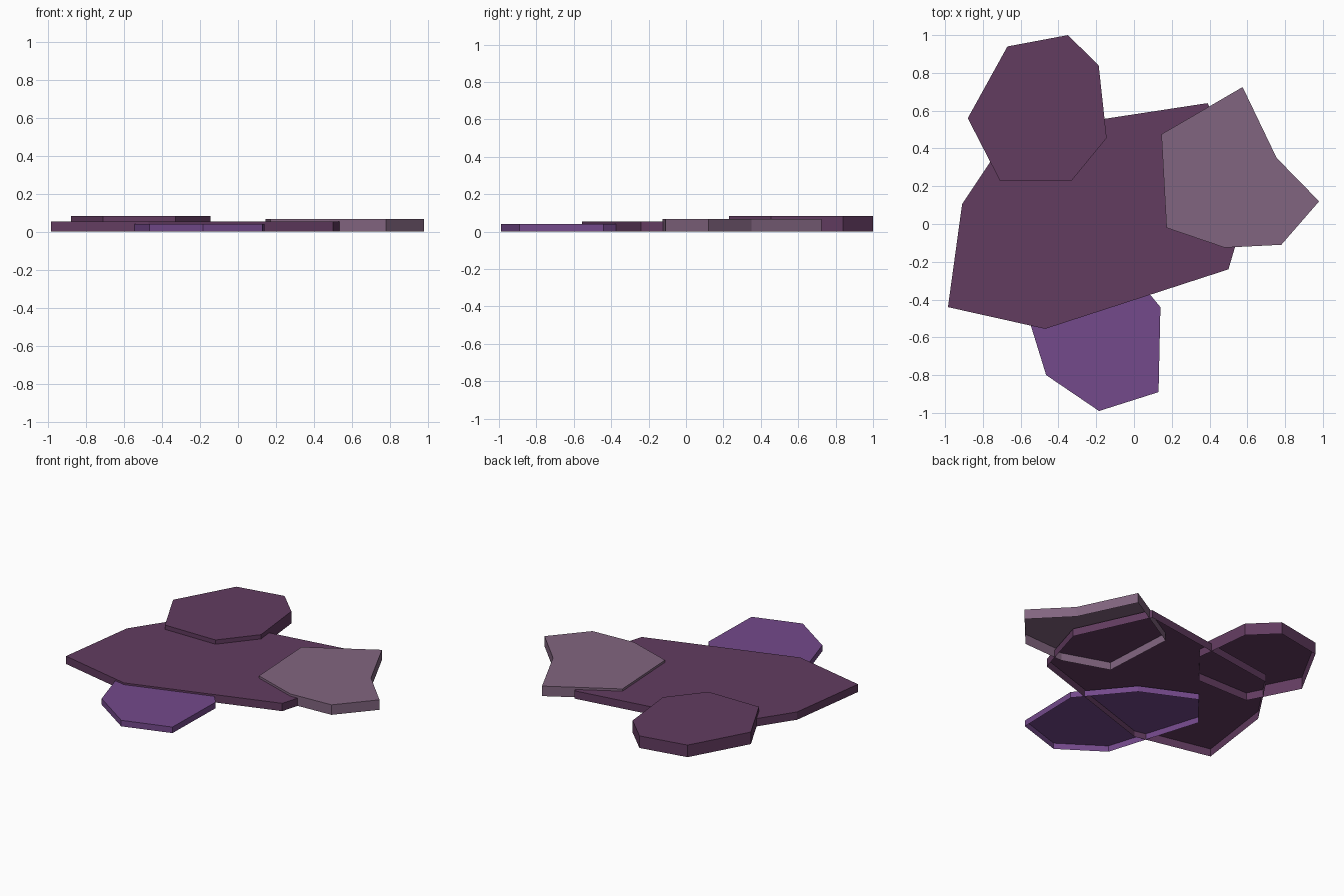
import bpy
import bmesh

default_cube = bpy.data.objects.get("Cube")
if default_cube:
    bpy.data.objects.remove(default_cube, do_unlink=True)


def make_material(name, colour):
    material = bpy.data.materials.new(name)
    material.use_nodes = True
    material.diffuse_color = (*colour, 1)
    shader = next(n for n in material.node_tree.nodes if n.type == "BSDF_PRINCIPLED")
    shader.inputs["Base Color"].default_value = (*colour, 1)
    return material


def make_slab(name, outline, height, material):
    """Flat-topped stone with straight sides and an open underside."""
    bm = bmesh.new()
    top = bm.faces.new([bm.verts.new((x, y, height)) for x, y in outline])
    # Pull the rim straight down to the ground to form the side walls
    rim = bmesh.ops.extrude_edge_only(bm, edges=list(top.edges))
    for vert in rim["geom"]:
        if isinstance(vert, bmesh.types.BMVert):
            vert.co.z = 0
    bmesh.ops.recalc_face_normals(bm, faces=bm.faces)
    bm.normal_update()
    if top.normal.z < 0:
        bmesh.ops.reverse_faces(bm, faces=bm.faces)
    mesh = bpy.data.meshes.new(name)
    bm.to_mesh(mesh)
    bm.free()
    mesh.materials.append(material)
    slab = bpy.data.objects.new(name, mesh)
    bpy.context.collection.objects.link(slab)
    return slab


plum = make_material("dark plum", (.122, .045, .117))
mauve = make_material("dusty mauve", (.222, .130, .214))
violet = make_material("violet", (.172, .067, .256))

# Large central slab
make_slab("main_slab", [
    (-.985, -.44), (-.47, -.555), (.5, -.24), (.615, .15),
    (.39, .64), (-.66, .48), (-.91, .105)], .053, plum)

# Raised slab at the back
make_slab("back_slab", [
    (-.35, 1), (-.67, .94), (-.88, .56), (-.71, .23),
    (-.33, .23), (-.145, .455), (-.187, .84)], .082, plum)

# Notched slab on the left
make_slab("left_slab", [
    (.575, .725), (.145, .475), (.172, -.02), (.48, -.125),
    (.78, -.11), (.98, .12), (.755, .35)], .068, mauve)

# Low slab at the front, tucked under the central one
make_slab("front_slab", [
    (-.465, -.8), (-.185, -.99), (.13, -.89), (.14, -.44),
    (-.13, -.115), (-.48, .05), (-.66, -.17)], .041, violet)
